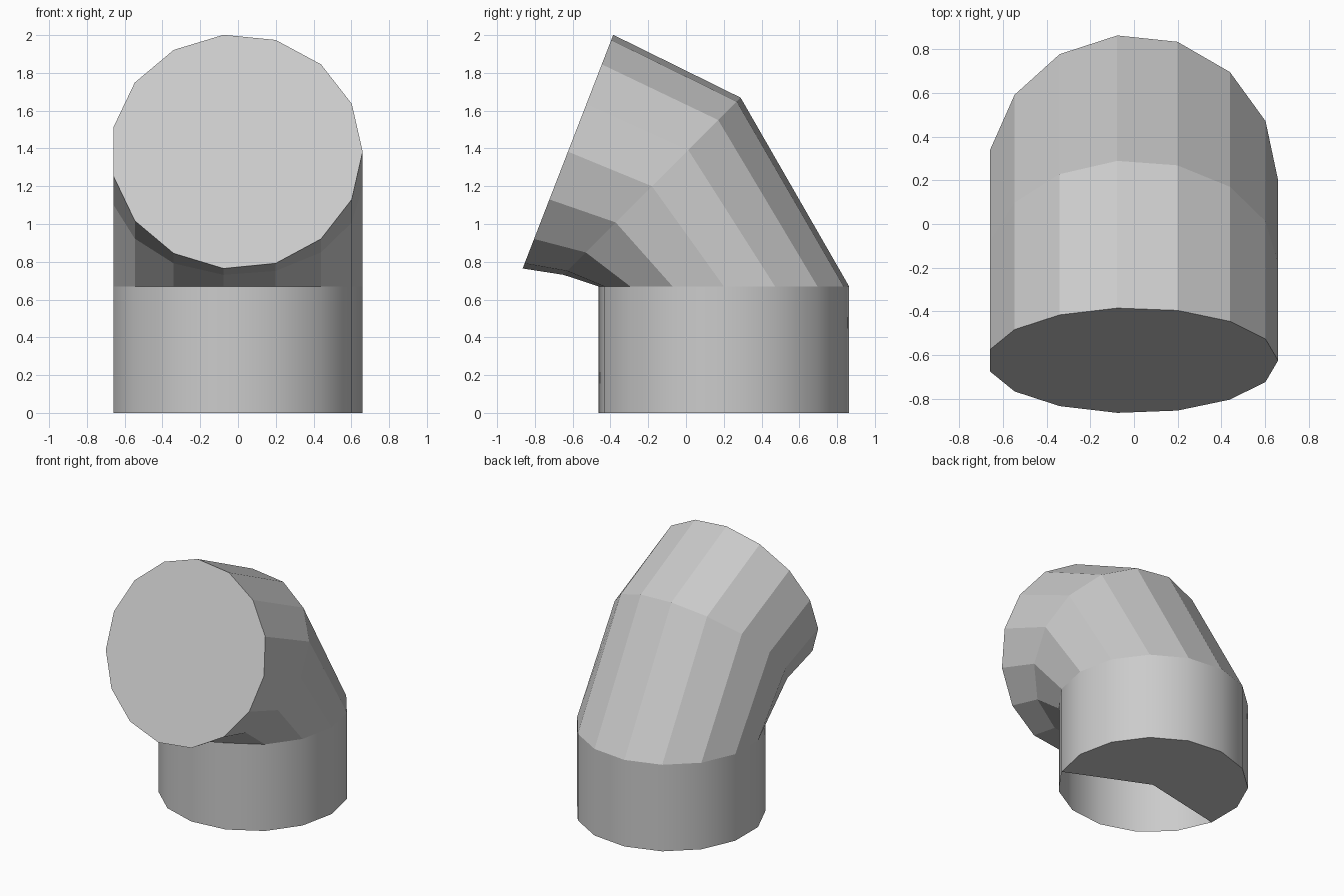
import bpy
import bmesh
import math
from mathutils import Vector

SIDES = 15
RADIUS = 0.667

cube = bpy.data.objects.get("Cube")
if cube:
    bpy.data.objects.remove(cube, do_unlink=True)

# Plain grey for the whole pipe
grey = bpy.data.materials.new("pipe_grey")
grey.use_nodes = True
grey.diffuse_color = (0.6, 0.6, 0.6, 1)
grey.node_tree.nodes["Principled BSDF"].inputs["Base Color"].default_value = (0.6, 0.6, 0.6, 1)


def ring(bm, y, z, tilt):
    """Circular section centred at (y, z), tilted about the x axis."""
    verts = []
    for i in range(SIDES):
        a = math.tau * i / SIDES
        v = RADIUS * math.sin(a)
        verts.append(bm.verts.new(Vector((
            RADIUS * math.cos(a) - 0.007,
            y + v * math.cos(tilt),
            z + v * math.sin(tilt)))))
    return verts


def bridge(bm, low, high):
    for i in range(SIDES):
        j = (i + 1) % SIDES
        bm.faces.new((low[i], low[j], high[j], high[i]))


def finish(bm, name):
    mesh = bpy.data.meshes.new(name)
    bm.to_mesh(mesh)
    bm.free()
    mesh.materials.append(grey)
    obj = bpy.data.objects.new(name, mesh)
    bpy.context.collection.objects.link(obj)
    return obj


# Upright base pipe, smooth sided, with the front wedge of its floor left open
bm = bmesh.new()
bottom = ring(bm, 0.2, 0, 0)
top = ring(bm, 0.2, 0.67, 0)
bridge(bm, bottom, top)
centre = bm.verts.new((-0.007, 0.2, 0))
bm.faces.new([centre] + [bottom[i] for i in range(8, -2, -1)])
base = finish(bm, "base_pipe")
bpy.ops.object.select_all(action='DESELECT')
base.select_set(True)
bpy.context.view_layer.objects.active = base
bpy.ops.object.shade_smooth_by_angle(angle=math.radians(30))

# Faceted elbow bending forward, closed by a flat end
bm = bmesh.new()
sections = [ring(bm, 0.2, 0.67, 0),
            ring(bm, -0.18, 1.2, math.radians(45)),
            ring(bm, -0.625, 1.383, math.radians(68.8))]
for low, high in zip(sections, sections[1:]):
    bridge(bm, low, high)
bm.faces.new(sections[-1])
finish(bm, "elbow_pipe")
